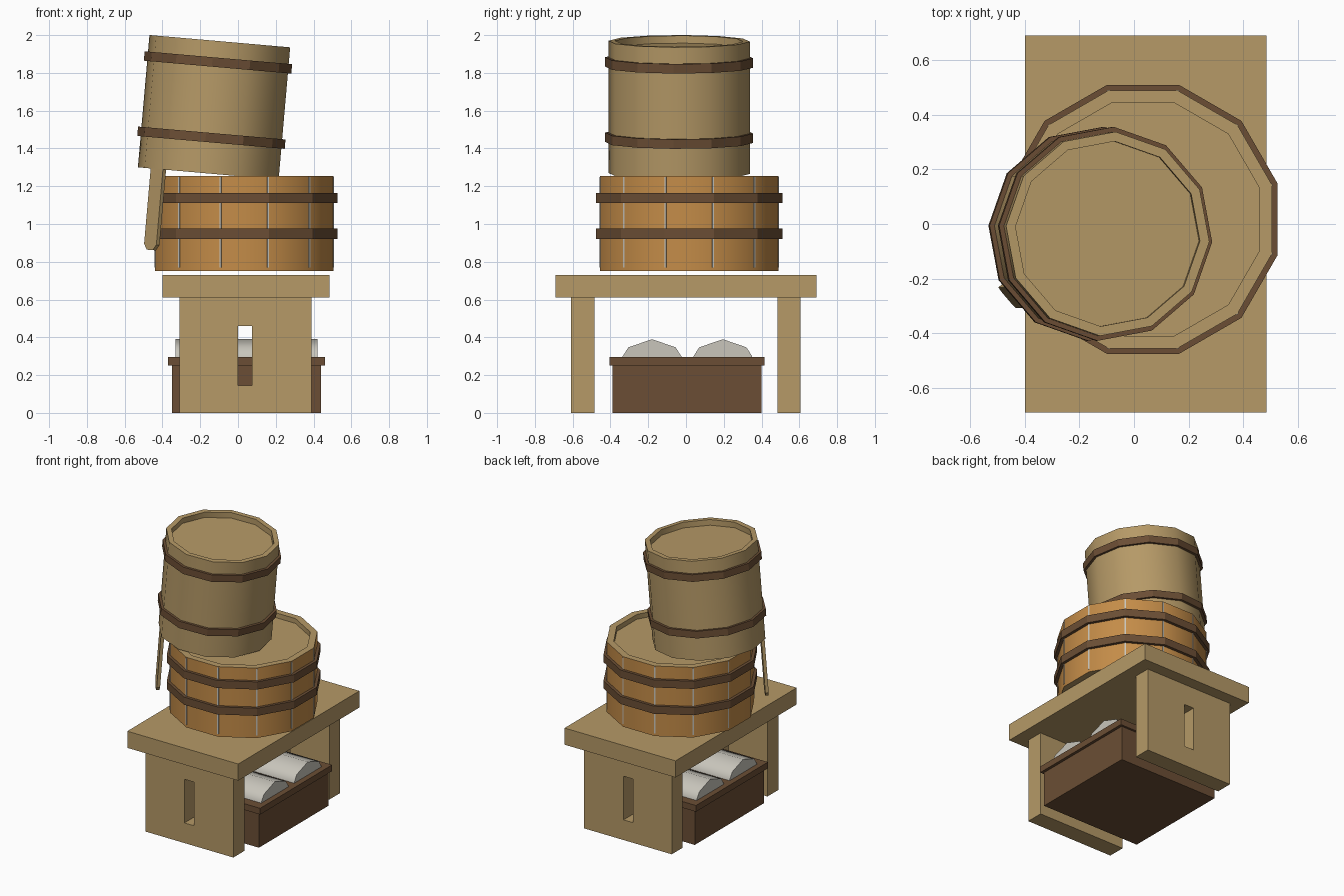
import bpy, bmesh, math
from mathutils import Matrix, Vector

if "Cube" in bpy.data.objects:
    bpy.data.objects.remove(bpy.data.objects["Cube"])


def mat(name, r, g, b):
    m = bpy.data.materials.new(name)
    m.diffuse_color = (r, g, b, 1)
    m.use_nodes = True
    m.node_tree.nodes["Principled BSDF"].inputs["Base Color"].default_value = m.diffuse_color
    return m


TAN = mat("tan_wood", 0.465, 0.32, 0.135)
ORANGE = mat("orange_wood", 0.55, 0.262, 0.065)
BROWN = mat("dark_brown_wood", 0.147, 0.076, 0.035)
CLOTH = mat("grey_white_cloth", 0.58, 0.56, 0.50)


def finish(name, bm, mats, matrix=Matrix(), smooth=None):
    bmesh.ops.recalc_face_normals(bm, faces=bm.faces)
    me = bpy.data.meshes.new(name)
    bm.to_mesh(me)
    bm.free()
    for m in mats:
        me.materials.append(m)
    ob = bpy.data.objects.new(name, me)
    bpy.context.collection.objects.link(ob)
    ob.matrix_world = matrix
    if smooth:
        bpy.ops.object.select_all(action='DESELECT')
        bpy.context.view_layer.objects.active = ob
        ob.select_set(True)
        bpy.ops.object.shade_smooth_by_angle(angle=math.radians(smooth))
    return ob


def box(name, lo, hi, m, matrix=Matrix()):
    bm = bmesh.new()
    bmesh.ops.create_cube(bm, size=1)
    for v in bm.verts:
        v.co = Vector([(lo[i] + hi[i]) / 2 + v.co[i] * (hi[i] - lo[i]) for i in range(3)])
    return finish(name, bm, [m], matrix)


def prism(name, pts, place, m, matrix=Matrix(), smooth=None):
    """Extrude a 2D outline; place(u, v, side) gives the 3D point."""
    bm = bmesh.new()
    a, b = [[bm.verts.new(place(u, v, s)) for u, v in pts] for s in (0, 1)]
    bm.faces.new(a)
    bm.faces.new(b)
    for i in range(len(pts)):
        j = (i + 1) % len(pts)
        bm.faces.new((a[i], a[j], b[j], b[i]))
    return finish(name, bm, [m], matrix, smooth)


def lathe(name, prof, mats, matrix, closed=False, wall=None, smooth=None, n=12):
    """Twelve-sided turning; the profile segment 'wall' uses the second material."""
    bm = bmesh.new()
    rings = []
    for r, z in prof:
        if r == 0:
            rings.append([bm.verts.new((0, 0, z))] * n)
        else:
            rings.append([bm.verts.new((r * math.cos(2 * math.pi * k / n),
                                        r * math.sin(2 * math.pi * k / n), z)) for k in range(n)])
    count = len(prof) if closed else len(prof) - 1
    for s in range(count):
        a, b = rings[s], rings[(s + 1) % len(prof)]
        for k in range(n):
            q = (k + 1) % n
            f = bm.faces.new(list(dict.fromkeys((a[k], a[q], b[q], b[k]))))
            f.material_index = 1 if s == wall else 0
    return finish(name, bm, mats, matrix, smooth)


def vessel(name, R, ri, h, d, mats, matrix):
    lathe(name, [(0, 0), (R, 0), (R, h), (ri, h), (ri, h - d), (0, h - d)],
          mats, matrix, wall=1 if len(mats) > 1 else None, smooth=40)


def hoop(name, r0, r1, z0, z1, matrix):
    lathe(name, [(r0, z0), (r1, z0), (r1, z1), (r0, z1)], [BROWN], matrix, closed=True)


def slotted_leg(name, y0, y1):
    outer = [(-0.31, 0), (0.39, 0), (0.39, 0.61), (-0.31, 0.61)]
    inner = [(0.0, 0.145), (0.075, 0.145), (0.075, 0.46), (0.0, 0.46)]
    bm = bmesh.new()
    o, i = [[[bm.verts.new((x, y, z)) for x, z in p] for y in (y0, y1)] for p in (outer, inner)]
    for k in range(4):
        q = (k + 1) % 4
        for s in (0, 1):
            bm.faces.new((o[s][k], o[s][q], i[s][q], i[s][k]))
        for p in (o, i):
            bm.faces.new((p[0][k], p[0][q], p[1][q], p[1][k]))
    finish(name, bm, [TAN])


# Bench
box("bench_top", (-0.40, -0.69, 0.61), (0.485, 0.69, 0.73), TAN)
slotted_leg("bench_front_leg", -0.61, -0.485)
slotted_leg("bench_back_leg", 0.485, 0.605)

# Crate with folded cloth under the bench
box("crate", (-0.35, -0.39, 0), (0.44, 0.40, 0.25), BROWN)
box("crate_rim", (-0.37, -0.405, 0.25), (0.46, 0.415, 0.295), BROWN)
for label, yc in (("front", -0.18), ("back", 0.195)):
    prism(label + "_cloth_roll",
          [(-0.155, 0.28), (-0.155, 0.30), (-0.125, 0.347), (0, 0.39),
           (0.125, 0.347), (0.155, 0.30), (0.155, 0.28)],
          lambda u, v, s: (-0.33 + 0.75 * s, yc + u, v), CLOTH, smooth=45)

# Wide tub
tub = Matrix.Translation((0.033, 0.017, 0.75)) @ Matrix.Rotation(math.radians(15), 4, 'Z')
vessel("tub", 0.489, 0.442, 0.505, 0.035, [TAN, ORANGE], tub)
for label, z in (("lower", 0.17), ("upper", 0.36)):
    hoop("tub_" + label + "_hoop", 0.47, 0.51, z, z + 0.055, tub)
for k in range(12):
    box("tub_seam", (0.48, -0.005, 0.02), (0.4905, 0.005, 0.50), CLOTH,
        tub @ Matrix.Rotation(math.radians(30 * k), 4, 'Z'))

# Tilted bucket standing upside down in the tub
bucket = (Matrix.Translation((-0.1575, -0.036, 1.2675)) @ Matrix.Rotation(math.radians(5), 4, 'Y')
          @ Matrix.Rotation(math.radians(-4.4), 4, 'Z'))
vessel("bucket", 0.375, 0.34, 0.703, 0.04, [TAN], bucket)
for label, s in (("lower", 0.19), ("upper", 0.59)):
    hoop("bucket_" + label + "_hoop", 0.36, 0.393, s - 0.025, s + 0.025, bucket)

# Long handle stave hanging below the bucket, with clipped end
prism("handle_stave",
      [(-0.05, 0.02), (-0.05, -0.40), (-0.025, -0.43), (0.025, -0.43), (0.05, -0.40), (0.05, 0.02)],
      lambda u, v, s: (0.338 + 0.022 * s, u, v), TAN,
      bucket @ Matrix.Rotation(math.radians(225), 4, 'Z'))
